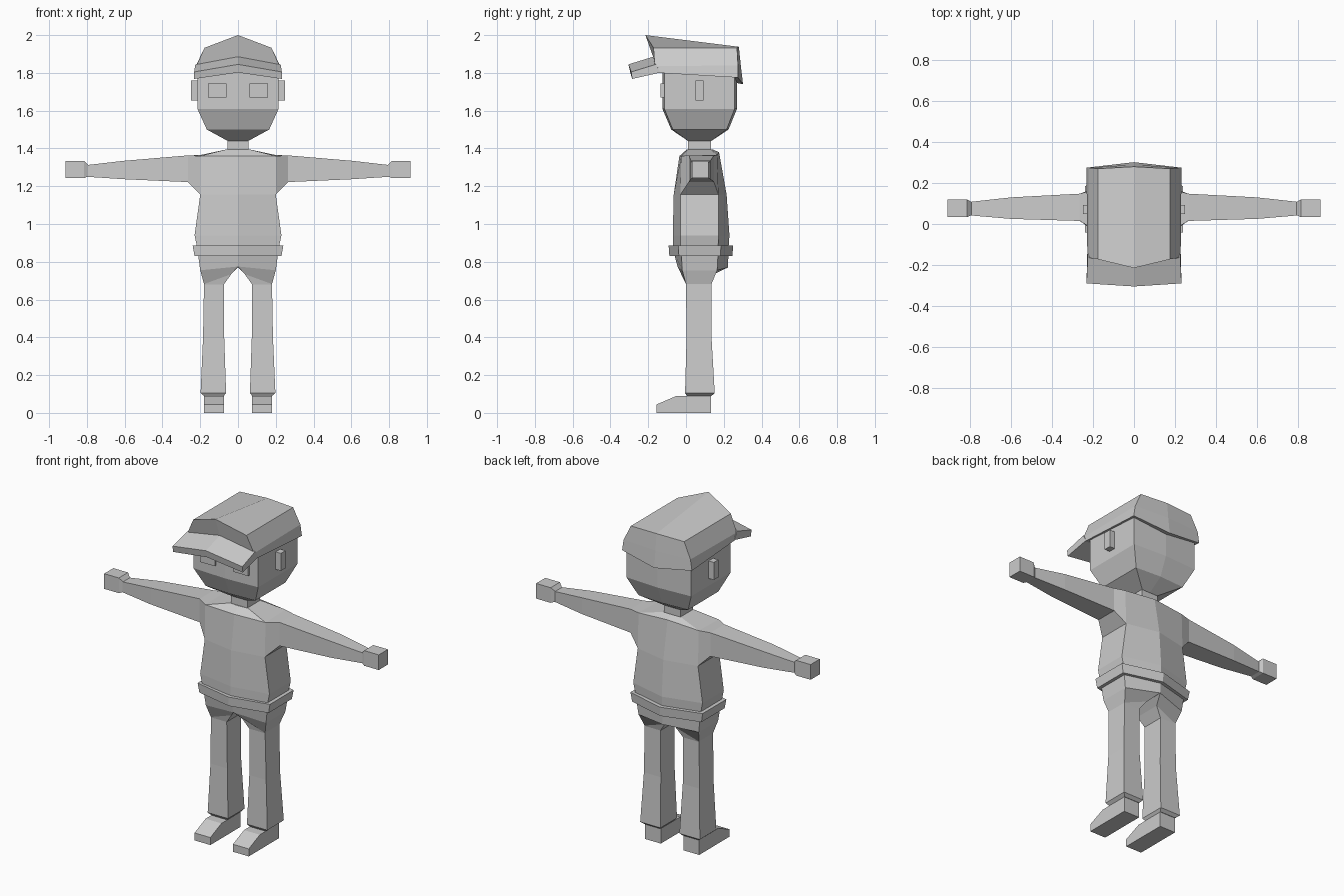
import bpy, bmesh

grey = bpy.data.materials.new("plain grey")
grey.diffuse_color = (0.6, 0.6, 0.6, 1)


def finish(name, bm, mirror=True):
    """Turn a bmesh into a flat shaded object, mirrored across x = 0."""
    bmesh.ops.remove_doubles(bm, verts=bm.verts, dist=0.0005)
    bmesh.ops.recalc_face_normals(bm, faces=bm.faces)
    me = bpy.data.meshes.new(name)
    bm.to_mesh(me)
    bm.free()
    me.materials.append(grey)
    ob = bpy.data.objects.new(name, me)
    bpy.context.collection.objects.link(ob)
    if mirror:
        m = ob.modifiers.new("mirror", 'MIRROR')
        m.merge_threshold = 0.0005
    return ob


def loft(bm, rings, start=True, end=True, skip=()):
    """Join rings of points; faces lying on the centre plane are left out."""
    vs = [[bm.verts.new(p) for p in r] for r in rings]
    n = len(rings[0])

    def face(f):
        if any(abs(v.co.x) > 0.0005 for v in f):
            bm.faces.new(f)
    for i in range(len(vs) - 1):
        for j in range(n):
            if (i, j) not in skip:
                k = (j + 1) % n
                face((vs[i][j], vs[i][k], vs[i + 1][k], vs[i + 1][j]))
    if start:
        face(vs[0])
    if end:
        face(vs[-1][::-1])


def half(z, x, front, side_front, side_back, back):
    """Right half of a six sided cross-section."""
    return [(0, front, z), (x, side_front, z), (x, side_back, z), (0, back, z)]


def rect_z(z, x0, x1, y0, y1):
    return [(x0, y0, z), (x1, y0, z), (x1, y1, z), (x0, y1, z)]


def rect_x(x, z0, z1, y0, y1):
    return [(x, y0, z1), (x, y0, z0), (x, y1, z0), (x, y1, z1)]


def part(name, rings, **kw):
    bm = bmesh.new()
    loft(bm, rings, **kw)
    return finish(name, bm)


def block(name, x0, x1, y0, y1, z0, z1):
    return part(name, [rect_z(z0, x0, x1, y0, y1), rect_z(z1, x0, x1, y0, y1)])


# Head, neck, ears and eyes
part("head", [half(1.44, .055, .01, .01, .135, .135),
              half(1.50, .165, -.078, -.07, .215, .225),
              half(1.61, .215, -.125, -.115, .258, .27),
              half(1.82, .215, -.125, -.115, .258, .27)])
part("neck", [half(z, .055, .01, .01, .132, .132) for z in (1.385, 1.46)],
     start=False, end=False)
block("ear", .21, .25, .05, .093, 1.655, 1.76)
block("eye", .06, .16, -.134, -.115, 1.67, 1.745)

# Cap crown and brim
part("cap", [
    [(0, -.145, 1.83), (.228, -.145, 1.80), (.232, .275, 1.775), (0, .302, 1.74)],
    [(0, -.172, 1.88), (.222, -.165, 1.835), (.222, .275, 1.84), (0, .29, 1.84)],
    [(0, -.215, 2.0), (.177, -.172, 1.933), (.177, .27, 1.933), (0, .28, 1.938)]])
part("brim", [
    [(0, -.305, 1.845), (0, -.295, 1.802), (0, -.14, 1.845), (0, -.165, 1.888)],
    [(.232, -.29, 1.805), (.232, -.285, 1.768), (.228, -.135, 1.802), (.226, -.16, 1.845)]])

# Shirt: trunk with a side opening that continues into the sleeve
bm = bmesh.new()
loft(bm, [half(.87, .215, -.07, -.03, .17, .225),
          half(.94, .23, -.07, -.03, .172, .23),
          half(1.155, .2, -.065, -.03, .172, .215),
          [(0, -.035, 1.36), (.2, -.025, 1.36), (.2, .165, 1.365), (0, .175, 1.38)],
          half(1.395, .06, .005, .01, .132, .14)],
     skip={(2, 1)}, start=False)
loft(bm, [[(.2, -.025, 1.36), (.2, -.03, 1.155), (.2, .172, 1.155), (.2, .165, 1.365)],
          rect_x(.265, 1.222, 1.363, .015, .148),
          rect_x(.6, 1.237, 1.335, .025, .13),
          rect_x(.8, 1.25, 1.312, .042, .108)], start=False)
finish("shirt", bm)

# Hand with a short wrist step
part("hand", [rect_x(.79, 1.253, 1.309, .045, .105),
              rect_x(.815, 1.243, 1.334, .033, .12),
              rect_x(.912, 1.243, 1.334, .033, .12)])

# Waistband
part("waistband", [half(.83, .23, -.088, -.038, .182, .245),
                   half(.885, .24, -.092, -.04, .185, .25)])

# Trousers: hips, crotch and leg
part("trousers", [
    half(.85, .213, -.065, -.025, .17, .225),
    [(0, -.045, .775), (.2, -.02, .755), (.2, .165, .755), (0, .222, .77)],
    [(.035, -.012, .735), (.18, 0, .682), (.18, .135, .682), (.035, .15, .735)],
    rect_z(.68, .075, .18, 0, .135),
    rect_z(.40, .073, .185, .003, .135),
    rect_z(.105, .063, .198, -.005, .152),
    rect_z(.09, .075, .18, .005, .135)], start=False)

# Shoe: side profile pulled across its width
profile = [(-.155, 0), (-.155, .045), (-.05, .09), (.132, .09), (.132, 0)]
part("shoe", [[(x, y, z) for y, z in profile] for x in (.075, .18)])
